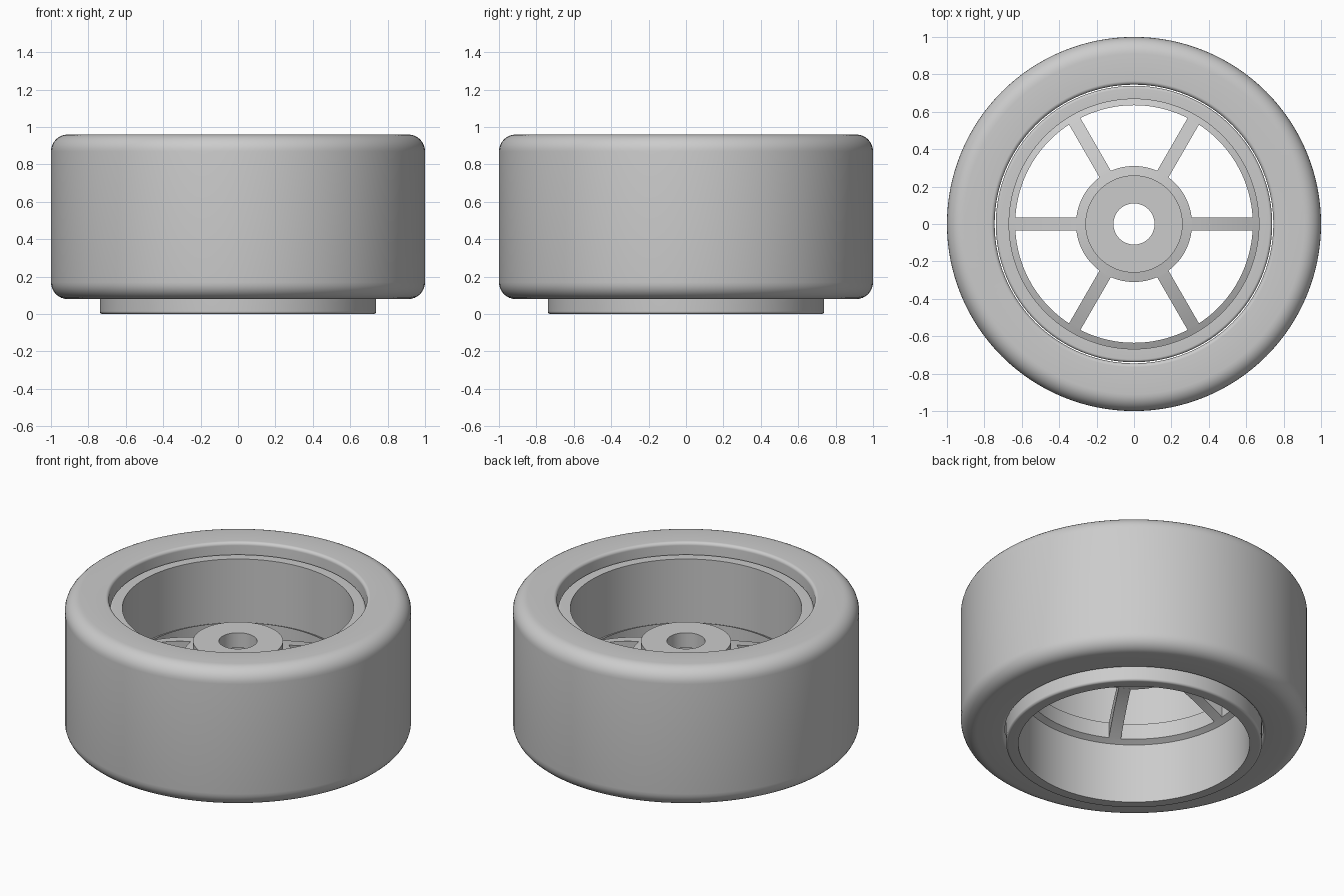
import bpy, bmesh, math

cube = bpy.data.objects.get("Cube")
if cube:
    bpy.data.objects.remove(cube, do_unlink=True)

SEGMENTS = 128
TAU = 2 * math.pi

grey = bpy.data.materials.new("plain_grey")
grey.use_nodes = True
colour = (0.6, 0.6, 0.6, 1)
grey.diffuse_color = colour
grey.node_tree.nodes["Principled BSDF"].inputs["Base Color"].default_value = colour


def finish(name, bm):
    bmesh.ops.recalc_face_normals(bm, faces=bm.faces)
    mesh = bpy.data.meshes.new(name)
    bm.to_mesh(mesh)
    bm.free()
    mesh.materials.append(grey)
    obj = bpy.data.objects.new(name, mesh)
    bpy.context.collection.objects.link(obj)
    bpy.ops.object.select_all(action='DESELECT')
    obj.select_set(True)
    bpy.context.view_layer.objects.active = obj
    bpy.ops.object.shade_smooth_by_angle(angle=math.radians(30))
    return obj


def skin(bm, loops, closed):
    """Join matching closed loops of vertices with quads."""
    pairs = list(zip(loops, loops[1:]))
    if closed:
        pairs.append((loops[-1], loops[0]))
    for a, b in pairs:
        for i in range(len(a)):
            j = (i + 1) % len(a)
            bm.faces.new((a[i], a[j], b[j], b[i]))


def lathe(name, profile):
    """Turn a closed (radius, z) profile round the z axis."""
    bm = bmesh.new()
    loops = []
    for s in range(SEGMENTS):
        a = TAU * s / SEGMENTS
        loops.append([bm.verts.new((r * math.cos(a), r * math.sin(a), z)) for r, z in profile])
    skin(bm, loops, True)
    return finish(name, bm)


def rounded(r, z, radius, start, steps=8):
    """Quarter arc of a profile, anticlockwise from the start angle."""
    return [(r + radius * math.cos(math.radians(start + 90 * i / steps)),
             z + radius * math.sin(math.radians(start + 90 * i / steps)))
            for i in range(steps + 1)]


def ring_profile(inner, outer, low, high, inner_round, outer_round):
    f, g = inner_round, outer_round
    prof = rounded(outer - g, low + g, g, 270) + rounded(outer - g, high - g, g, 0)
    if f:
        prof += rounded(inner + f, high - f, f, 90) + rounded(inner + f, low + f, f, 180)
    else:
        prof += [(inner, high), (inner, low)]
    return prof


# Domed surfaces shared by the hub, the spokes and the spoke ring
def dome_top(r):
    return 0.64 - 0.347 * r * r


def dome_under(r):
    return 0.59 - 0.47 * r * r


def span(a, b, steps):
    return [a + (b - a) * i / steps for i in range(steps + 1)]


# Tyre and rim barrel
lathe("tyre", ring_profile(0.745, 1.0, 0.08, 0.96, 0.02, 0.09))
lathe("rim_barrel", ring_profile(0.668, 0.739, 0.0, 0.89, 0, 0.015))

# Ring that carries the outer ends of the spokes
radii = span(0.635, 0.69, 3)
lathe("spoke_ring", [(r, dome_under(r)) for r in radii]
      + [(r, dome_top(r)) for r in reversed(radii)])

# Hub with a raised collar and a bore
BORE, COLLAR, HUB = 0.11, 0.26, 0.31
lathe("hub", [(r, dome_under(r)) for r in span(BORE, HUB, 6)]
      + [(HUB, dome_top(HUB)), (COLLAR, dome_top(COLLAR)), (COLLAR, 0.68), (BORE, 0.68)])

# Six curved spokes
HALF = 0.035
for n in range(6):
    a = TAU * n / 6
    c, s = math.cos(a), math.sin(a)
    bm = bmesh.new()
    loops = []
    for x in span(0.305, 0.637, 10):
        r = math.hypot(x, HALF)
        corners = [(-HALF, dome_under(r)), (HALF, dome_under(r)),
                   (HALF, dome_top(r)), (-HALF, dome_top(r))]
        loops.append([bm.verts.new((x * c - y * s, x * s + y * c, z)) for y, z in corners])
    skin(bm, loops, False)
    bm.faces.new(loops[0])
    bm.faces.new(loops[-1])
    finish(f"spoke_{n + 1}", bm)
